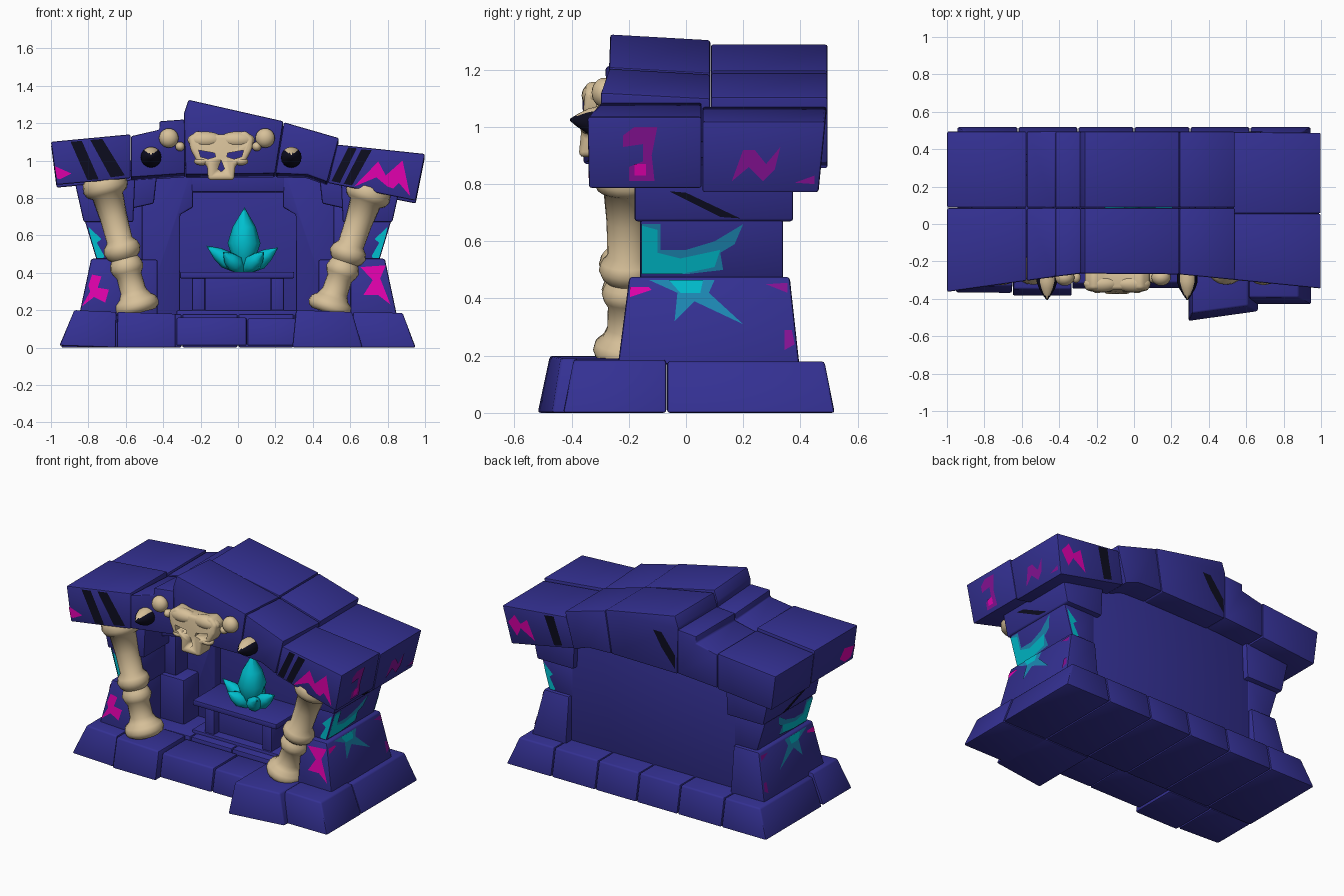
import bpy, bmesh, math
from mathutils import Vector
from mathutils.bvhtree import BVHTree


def mat(name, rgb):
    m = bpy.data.materials.new(name)
    m.diffuse_color = (*rgb, 1)
    return m


STONE = mat("indigo stone", (0.034, 0.030, 0.29))
BONE = mat("bone", (0.68, 0.53, 0.32))
CYAN = mat("cyan", (0.0, 0.52, 0.62))
TEAL = mat("teal paint", (0.012, 0.25, 0.46))
PINK = mat("magenta paint", (0.75, 0.0, 0.42))
PLUM = mat("plum paint", (0.24, 0.006, 0.30))
BLACK = mat("black", (0.004, 0.004, 0.014))
wall_v, wall_f = [], []          # stone surface, used to lay paint on


def add(name, bm, m, smooth=None):
    me = bpy.data.meshes.new(name)
    bm.to_mesh(me)
    bm.free()
    ob = bpy.data.objects.new(name, me)
    bpy.context.collection.objects.link(ob)
    me.materials.append(m)
    if smooth:
        me.shade_smooth()
        me.set_sharp_from_angle(angle=math.radians(smooth))
    return ob


def block(name, poly, front, back, m=STONE, bevel=0.01, seg=2, drop=0):
    """Prism of an x-z outline; front and back give y (number or function of x, z)."""
    bm = bmesh.new()
    fy = front if callable(front) else lambda x, z: front
    by = back if callable(back) else lambda x, z: back
    a = [bm.verts.new((x, fy(x, z), z)) for x, z in poly]
    b = [bm.verts.new((x, by(x, z), z - drop)) for x, z in poly]
    n = len(poly)
    bm.faces.new(a)
    bm.faces.new(b[::-1])
    for i in range(n):
        j = (i + 1) % n
        bm.faces.new((a[j], a[i], b[i], b[j]))
    bmesh.ops.recalc_face_normals(bm, faces=bm.faces)
    if m is STONE:
        bm.verts.index_update()
        k = len(wall_v)
        wall_v.extend(v.co.copy() for v in bm.verts)
        wall_f.extend([k + v.index for v in f.verts] for f in bm.faces)
    if bevel:
        bmesh.ops.bevel(bm, geom=bm.edges[:], offset=bevel, segments=seg,
                        profile=0.5, affect='EDGES', clamp_overlap=True)
    return add(name, bm, m, 40)


def rect(x0, x1, z0, z1):
    return [(x0, z0), (x1, z0), (x1, z1), (x0, z1)]


def mirror(poly):
    return [(-x, z) for x, z in poly]


def lathe(name, p0, p1, profile, m, n=20, smooth=60):
    p0, p1 = Vector(p0), Vector(p1)
    q = (p1 - p0).to_track_quat('Z', 'Y')
    L = (p1 - p0).length
    bm = bmesh.new()
    rings = [[bm.verts.new(p0 + q @ Vector((max(r, 1e-4) * math.cos(math.tau * i / n),
              max(r, 1e-4) * math.sin(math.tau * i / n), t * L))) for i in range(n)] for t, r in profile]
    for a, b in zip(rings, rings[1:]):
        for i in range(n):
            bm.faces.new((a[i], a[(i + 1) % n], b[(i + 1) % n], b[i]))
    bm.faces.new(rings[0][::-1])
    bm.faces.new(rings[-1])
    return add(name, bm, m, smooth)


def ball(name, c, s, m):
    bm = bmesh.new()
    bmesh.ops.create_uvsphere(bm, u_segments=20, v_segments=12, radius=1)
    for v in bm.verts:
        v.co = Vector(c) + Vector((v.co.x * s[0], v.co.y * s[1], v.co.z * s[2]))
    return add(name, bm, m, 80)


# Stepped plinth: front row, back row
def base_back(x, z): return 0.52 - 0.2 * z
def base_front(y): return lambda x, z: y + 0.2 * z


for i, (p, y) in enumerate([
        ([(-0.955, 0.01), (-0.653, 0), (-0.65, 0.19), (-0.875, 0.2)], -0.37),
        ([(-0.648, 0), (-0.333, 0), (-0.333, 0.18), (-0.645, 0.19)], -0.385),
        (rect(-0.33, 0.047, 0.01, 0.16), -0.35), (rect(0.05, 0.31, 0.01, 0.155), -0.345),
        ([(0.613, 0), (0.95, 0), (0.88, 0.185), (0.615, 0.19)], -0.43)]):
    block(f"plinth_front_{i}", p, base_front(y), -0.069)
block("plinth_step", [(0.29, 0), (0.665, 0), (0.61, 0.19), (0.31, 0.2)],
      lambda x, z: -0.52 + 0.14 * (x - 0.29) + 0.2 * z, -0.069)
xs = [-0.95, -0.62, -0.3, 0.0, 0.3, 0.62, 0.95]
for i in range(6):
    a, b = xs[i] + 0.002, xs[i + 1] - 0.002
    block(f"plinth_back_{i}", [(a, 0), (b, 0), (b - 0.07 * (i == 5), 0.18), (a + 0.07 * (i == 0), 0.18)],
          -0.066, base_back)

# Side piers, inner steps and niche frame, mirrored
for tag, f in (("left", mirror), ("right", list)):
    block(tag + "_pier_low", f([(0.60, 0.17), (0.85, 0.17), (0.785, 0.475), (0.60, 0.475)]),
          lambda x, z: -0.26 + 0.13 * z, lambda x, z: 0.415 - 0.11 * z)
    block(tag + "_pier_mid", f([(0.59, 0.465), (0.755, 0.465), (0.82, 0.68), (0.59, 0.68)]), -0.16, 0.34)
    block(tag + "_pier_top", f([(0.56, 0.67), (0.825, 0.67), (0.87, 0.87), (0.55, 0.9)]), -0.18, 0.375)
    block(tag + "_inner_low", f(rect(0.43, 0.63, 0.15, 0.47)), 0.05, 0.33)
    block(tag + "_inner_mid", f(rect(0.51, 0.63, 0.46, 0.77)), 0.08, 0.33)
    block(tag + "_inner_top", f([(0.45, 0.77), (0.63, 0.73), (0.63, 0.95), (0.43, 0.95)]), 0.0, 0.33)
    block(tag + "_niche_frame", f([(0.31, 0.15), (0.52, 0.15), (0.52, 0.96), (0.24, 0.96),
                                   (0.24, 0.75), (0.31, 0.71)]), 0.2, 0.3)
block("back_wall", rect(-0.61, 0.61, 0.15, 1.0), 0.26, 0.336)
block("niche_lintel", rect(-0.25, 0.25, 0.83, 0.97), 0.2, 0.3)

# Altar table in the niche
block("table_top", rect(-0.31, 0.30, 0.37, 0.405), -0.03, 0.27, bevel=0.006)
block("table_body", rect(-0.24, 0.24, 0.15, 0.38), 0.05, 0.27)
for s in (-1, 1):
    block("table_leg", rect(s * 0.21 - 0.035, s * 0.21 + 0.035, 0.15, 0.38), 0.0, 0.2)
block("table_step", rect(-0.33, 0.33, 0.14, 0.2), -0.01, 0.27)

# Heavy roof stones: front and back rows
roof = [
    [(-1.0, 1.10), (-0.575, 1.14), (-0.575, 0.905), (-0.97, 0.87)],
    [(-0.573, 1.13), (-0.42, 1.165), (-0.42, 1.21), (-0.285, 1.22), (-0.282, 0.93), (-0.573, 0.91)],
    [(-0.29, 1.25), (-0.265, 1.325), (0.243, 1.21), (0.198, 0.93), (-0.28, 0.925)],
    [(0.245, 1.205), (0.54, 1.12), (0.477, 0.885), (0.37, 0.925), (0.2, 0.93)],
    [(0.53, 1.085), (1.0, 1.035), (0.95, 0.785), (0.48, 0.88)]]


def roof_front(x, z): return -0.265 - 0.14 * max(0, -x - 0.3) - 0.10 * max(0, x - 0.2)


for i, p in enumerate(roof):
    seam = 0.085 if i != 4 else 0.055
    block(f"roof_front_{i}", p, roof_front, seam, drop=0.02 if i in (1, 2, 3) else 0, bevel=0.009)
    low = [(x, z - (0.035 if z > 1.24 else 0.015)) for x, z in p]
    block(f"roof_back_{i}", low, seam + 0.002, 0.495 if i < 4 else lambda x, z: 0.49 - 0.1 * (1.04 - z),
          bevel=0.009)

# Leaning bone columns
prof = [(0, 0.09), (0.02, 0.112), (0.05, 0.12), (0.09, 0.112), (0.12, 0.085), (0.16, 0.07), (0.27, 0.068),
        (0.30, 0.082), (0.335, 0.09), (0.37, 0.082), (0.395, 0.072), (0.415, 0.088), (0.455, 0.1), (0.495, 0.092),
        (0.53, 0.07), (0.7, 0.073), (0.85, 0.083), (0.87, 0.108), (0.91, 0.122), (0.97, 0.115), (1, 0.09)]
lathe("left_column", (-0.53, -0.205, 0.185), (-0.725, -0.205, 0.92), prof, BONE)
lathe("right_column", (0.48, -0.205, 0.185), (0.715, -0.205, 0.875), prof, BONE)

# Skull ornament with open sockets
cx = -0.09
half = [(0.06, 1.14), (0.13, 1.16), (0.175, 1.12), (0.165, 1.06), (0.13, 0.995), (0.075, 0.975), (0.07, 0.895)]
skull = block("skull", [(cx + x, z) for x, z in half] + [(cx - x, z) for x, z in half[::-1]],
              lambda x, z: -0.375 + 0.1 * (z - 0.9), -0.25, BONE, 0.018, 3)
eye = [(0.03, 1.02), (0.035, 1.04), (0.12, 1.055), (0.11, 1.02), (0.07, 1.008)]
holes = [[(cx + x, z) for x, z in eye], [(cx - x, z) for x, z in eye],
         [(cx, 1.0), (cx + 0.018, 0.955), (cx, 0.94), (cx - 0.018, 0.955)]]
cutters = [block("socket_cutter", h, -0.6, -0.2, BONE, 0) for h in holes]
for c in cutters:
    md = skull.modifiers.new("socket", 'BOOLEAN')
    md.operation, md.object, md.solver = 'DIFFERENCE', c, 'EXACT'
bpy.context.view_layer.update()
dg = bpy.context.evaluated_depsgraph_get()
skull.data = bpy.data.meshes.new_from_object(skull.evaluated_get(dg))
skull.modifiers.clear()
for c in cutters:
    bpy.data.objects.remove(c)
for s in (-1, 1):
    ball("skull_brow", (cx + s * 0.085, -0.32, 1.11), (0.095, 0.045, 0.045), BONE)
    ball("skull_cheek", (cx + s * 0.105, -0.335, 0.995), (0.04, 0.035, 0.022), BONE)
for x in (-0.37, 0.145):
    ball("bone_knob", (x, -0.285, 1.12), (0.052, 0.045, 0.052), BONE)
    ball("bone_knob_small", (x + (0.06 if x < 0 else -0.045), -0.285, 1.075), (0.025, 0.03, 0.025), BONE)

# Black studs with pale upper flank
for x in (-0.465, 0.285):
    ob = lathe("stud", (x, -0.26, 1.015), (x, -0.405, 1.025),
               [(0, 0.055), (0.35, 0.055), (0.6, 0.042), (0.85, 0.02), (1, 0.004)], BLACK, 16)
    ob.data.materials.append(BONE)
    for p in ob.data.polygons:
        p.material_index = int(p.normal.z > 0.72)

# Crystal cluster
leaf = [(0, 0.02), (0.2, 0.06), (0.45, 0.088), (0.7, 0.062), (1, 0)]
thin = [(t, r * 0.55) for t, r in leaf]
lathe("crystal_centre", (0.03, 0.1, 0.40), (0.035, 0.1, 0.75), leaf, CYAN, 8, 45)
for i, tip in enumerate([(-0.17, 0.08, 0.545), (0.215, 0.08, 0.535), (-0.08, -0.0, 0.51),
                         (0.14, 0.0, 0.51), (0.04, 0.22, 0.52)]):
    lathe(f"crystal_leaf_{i}", (0.03, 0.1, 0.405), tip, thin, CYAN, 8, 45)

# Painted marks laid on the stone
bvh = BVHTree.FromPolygons(wall_v, wall_f)
VIEW = {"front": (lambda a, b: (a, -3, b), (0, 1, 0)), "back": (lambda a, b: (a, 3, b), (0, -1, 0)),
        "right": (lambda a, b: (3, a, b), (-1, 0, 0)), "left": (lambda a, b: (-3, a, b), (1, 0, 0))}


def paint(name, side, m, pts, lift=0.004):
    org, d = VIEW[side][0], Vector(VIEW[side][1])
    hits = [h for h in (bvh.ray_cast(Vector(org(*p)), d)[0] for p in pts) if h]
    near = min(h.dot(d) for h in hits)
    bm = bmesh.new()
    f = bm.faces.new([bm.verts.new(h - d * lift) for h in hits if h.dot(d) < near + 0.15])
    f.normal_update()
    if f.normal.dot(d) > 0:
        f.normal_flip()
    bmesh.ops.triangulate(bm, faces=[f])
    add(name, bm, m)


for p in ([(-0.895, 1.1), (-0.835, 1.105), (-0.745, 0.90), (-0.805, 0.895)],
          [(-0.79, 1.11), (-0.725, 1.115), (-0.605, 0.92), (-0.68, 0.91)],
          [(0.5, 0.89), (0.545, 0.88), (0.635, 1.065), (0.59, 1.07)],
          [(0.565, 0.875), (0.61, 0.867), (0.715, 1.055), (0.66, 1.06)]):
    paint("black_stripe", "front", BLACK, p)
zig = [(0.62, 0.86), (0.75, 0.995), (0.79, 0.92), (0.88, 1.0), (0.92, 0.81),
       (0.86, 0.88), (0.83, 0.85), (0.8, 0.86), (0.74, 0.91)]
paint("roof_zigzag", "front", PINK, zig)
paint("roof_mark", "front", PINK, [(-0.98, 0.97), (-0.89, 0.93), (-0.95, 0.9), (-0.968, 0.905)])
paint("pier_mark_left", "front", PINK, [(-0.835, 0.22), (-0.79, 0.3), (-0.80, 0.33), (-0.78, 0.39), (-0.73, 0.38),
                                        (-0.75, 0.32), (-0.69, 0.31), (-0.71, 0.24), (-0.77, 0.27)])
paint("pier_mark_right", "front", PINK, [(0.655, 0.43), (0.79, 0.44), (0.76, 0.37), (0.815, 0.23), (0.75, 0.28),
                                         (0.67, 0.28), (0.72, 0.36)])
splash = [(0.8, 0.645), (0.73, 0.58), (0.755, 0.56), (0.715, 0.49), (0.72, 0.48), (0.755, 0.48), (0.785, 0.58)]
for side, pts in (("front", splash), ("front", mirror(splash)), ("back", splash)):
    paint("pier_splash", side, CYAN, pts)
paint("roof_zigzag_back", "back", PINK, [(0.96, 0.92), (0.9, 0.84), (0.87, 0.9), (0.77, 0.84), (0.82, 0.97),
                                         (0.87, 0.93), (0.91, 0.98)])
paint("back_stripe", "back", BLACK, [(0.63, 0.85), (0.57, 0.865), (0.6, 0.97), (0.62, 1.05), (0.69, 1.04)])
paint("back_stripe", "back", BLACK, [(-0.17, 1.16), (-0.11, 1.16), (-0.17, 1.06), (-0.27, 0.94), (-0.27, 1.03)])
for side in ("right", "left"):
    paint("side_stripe", side, BLACK, [(-0.06, 0.775), (0.0, 0.77), (0.19, 0.68), (0.12, 0.685)])
    paint("side_splash_top", side, TEAL, [(-0.155, 0.66), (-0.09, 0.66), (-0.09, 0.57), (0.0, 0.57), (0.1, 0.6),
          (0.2, 0.66), (0.17, 0.59), (0.12, 0.56), (0.13, 0.5), (0.0, 0.485), (-0.155, 0.485)])
    paint("side_splash_bright", side, CYAN, [(-0.155, 0.655), (-0.1, 0.64), (-0.1, 0.56), (-0.02, 0.54),
          (0.12, 0.57), (0.1, 0.51), (-0.02, 0.485), (-0.155, 0.485)], 0.007)
    paint("side_splash_low", side, TEAL, [(-0.13, 0.465), (0.1, 0.465), (0.08, 0.42), (0.2, 0.31), (0.03, 0.39),
          (-0.04, 0.32), (-0.03, 0.42)])
    paint("side_splash_low_bright", side, CYAN, [(-0.06, 0.465), (0.06, 0.465), (0.05, 0.42), (-0.02, 0.42)], 0.007)
    paint("side_dash", side, PINK, [(-0.195, 0.405), (-0.12, 0.43), (-0.13, 0.44), (-0.195, 0.44)])
    paint("side_dash", side, PLUM, [(0.28, 0.45), (0.355, 0.455), (0.355, 0.42)])
    paint("side_dash", side, PLUM, [(0.345, 0.29), (0.37, 0.29), (0.38, 0.24), (0.345, 0.22)])
# Paint on the roof ends
hook = [(-0.22, 0.93), (-0.22, 0.97), (-0.18, 1.0), (-0.1, 1.0), (-0.12, 0.9), (-0.11, 0.81), (-0.2, 0.81),
        (-0.2, 0.86), (-0.15, 0.88), (-0.15, 0.94)]
paint("roof_end_hook", "right", PLUM, hook)
paint("roof_end_spot", "right", PINK, [(-0.18, 0.87), (-0.14, 0.87), (-0.14, 0.83), (-0.18, 0.83)], 0.007)
paint("roof_end_corner", "right", PLUM, [(0.38, 0.805), (0.45, 0.83), (0.45, 0.80)])
paint("roof_end_mark", "left", PINK, [(-0.34, 0.97), (-0.24, 0.99), (-0.2, 0.93), (-0.26, 0.89), (-0.32, 0.9)])
paint("roof_end_zigzag", "right", PLUM, [(0.16, 0.81), (0.2, 0.92), (0.24, 0.92), (0.28, 0.87), (0.33, 0.93),
                                         (0.31, 0.85), (0.27, 0.81), (0.22, 0.86)])
